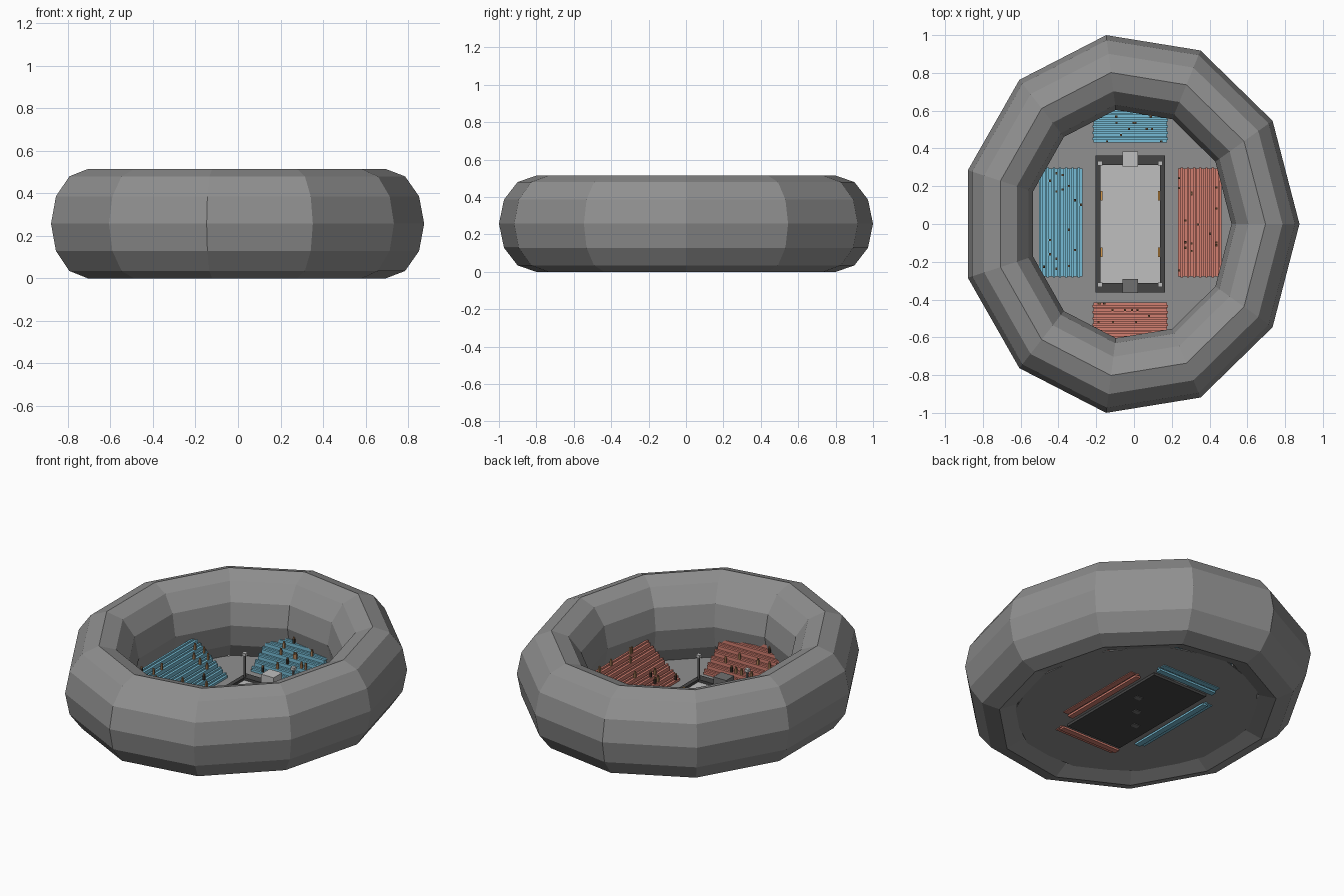
import bpy, bmesh, math, random
from mathutils import Matrix, Vector

if "Cube" in bpy.data.objects:
    bpy.data.objects.remove(bpy.data.objects["Cube"])

random.seed(4)
CX = -0.02  # shared centre line of the arena


def mat(name, r, g, b):
    m = bpy.data.materials.new(name)
    m.diffuse_color = (r, g, b, 1)
    m.use_nodes = True
    m.node_tree.nodes["Principled BSDF"].inputs["Base Color"].default_value = m.diffuse_color
    return m


GREY = mat("concrete grey", 0.28, 0.28, 0.28)
DARK = mat("charcoal", 0.06, 0.06, 0.06)
PALE = mat("pale grey", 0.52, 0.52, 0.52)
MID = mat("middle grey", 0.16, 0.16, 0.16)
BLUE = mat("sky blue", 0.18, 0.50, 0.66)
RED = mat("coral red", 0.64, 0.21, 0.16)
ORANGE = mat("orange", 0.70, 0.33, 0.07)
TAN = mat("tan", 0.45, 0.24, 0.11)
BROWN = mat("dark brown", 0.05, 0.035, 0.025)


def finish(name, bm, *mats):
    bmesh.ops.recalc_face_normals(bm, faces=bm.faces)
    me = bpy.data.meshes.new(name)
    bm.to_mesh(me)
    bm.free()
    for m in mats:
        me.materials.append(m)
    ob = bpy.data.objects.new(name, me)
    bpy.context.collection.objects.link(ob)
    return ob


def add_box(bm, x0, x1, y0, y1, z0, z1, index=0):
    c = Vector(((x0 + x1) / 2, (y0 + y1) / 2, (z0 + z1) / 2))
    m = Matrix.Translation(c) @ Matrix.Diagonal((x1 - x0, y1 - y0, z1 - z0, 1))
    verts = bmesh.ops.create_cube(bm, size=1, matrix=m)["verts"]
    for f in {f for v in verts for f in v.link_faces}:
        f.material_index = index


def boxes(name, material, dims):
    bm = bmesh.new()
    for d in dims:
        add_box(bm, *d)
    return finish(name, bm, material)


# outer shell: faceted elliptical torus, 11 by 12
bm = bmesh.new()
rings = []
for i in range(11):
    a = 2 * math.pi * i / 11
    ring = []
    for j in range(12):
        t = 2 * math.pi * j / 12
        k = math.cos(t)
        ring.append(bm.verts.new((CX + (0.716 + 0.18 * k) * math.cos(a),
                                  (0.81 + 0.2 * k) * math.sin(a),
                                  0.257 + 0.257 * math.sin(t))))
    rings.append(ring)
for i in range(11):
    p, q = rings[i], rings[(i + 1) % 11]
    for j in range(12):
        n = (j + 1) % 12
        bm.faces.new((p[j], q[j], q[n], p[n]))
finish("outer_shell", bm, GREY)

# floor disc inside the shell
bm = bmesh.new()
bmesh.ops.create_cone(bm, cap_ends=True, segments=11, radius1=1, radius2=1, depth=0.006,
                      matrix=Matrix.Translation((CX, 0, 0.034)) @ Matrix.Diagonal((0.64, 0.72, 1, 1)))
finish("floor", bm, GREY)

# central court: base, playing surface, raised border
x0, x1, y0, y1 = CX - 0.183, CX + 0.183, -0.363, 0.363
boxes("court_base", DARK, [(x0, x1, y0, y1, 0.016, 0.036)])
boxes("court_surface", PALE, [(x0 + 0.025, x1 - 0.025, y0 + 0.05, y1 - 0.05, 0.034, 0.04)])
boxes("court_border", DARK, [
    (x0, x0 + 0.025, y0, y1, 0.03, 0.055), (x1 - 0.025, x1, y0, y1, 0.03, 0.055),
    (x0, x1, y0, y0 + 0.05, 0.03, 0.055), (x0, x1, y1 - 0.05, y1, 0.03, 0.055)])
boxes("underside_fittings", MID, [
    (CX + dx - 0.02, CX + dx + 0.02, dy - 0.015, dy + 0.015, 0.012, 0.02)
    for dx, dy in ((0, 0), (0.09, 0.12), (-0.09, -0.12))])

# end boxes and side markers
boxes("back_end_box", PALE, [(CX - 0.042, CX + 0.042, 0.305, 0.385, 0.03, 0.11)])
boxes("front_end_box", MID, [(CX - 0.042, CX + 0.042, -0.365, -0.29, 0.03, 0.11)])
boxes("side_markers", ORANGE, [
    (CX + s * 0.152 - 0.006, CX + s * 0.152 + 0.006, y - 0.025, y + 0.025, 0.035, 0.065)
    for s in (-1, 1) for y in (-0.15, 0.15)])

# corner light posts with lamp heads
posts, lamps = [], []
for sx in (-1, 1):
    for sy in (-1, 1):
        x, y = CX + sx * 0.16, sy * 0.322
        posts.append((x - 0.005, x + 0.005, y - 0.005, y + 0.005, 0.03, 0.185))
        lamps.append((x - 0.012, x + 0.012, y - 0.012, y + 0.012, 0.183, 0.2))
boxes("light_posts", MID, posts)
boxes("lamp_heads", PALE, lamps)


# seating: stepped rows rising outward, with a bench on every step and standing people
def stand(name, material, centre, angle, half, start, people):
    turn = Matrix.Translation(centre) @ Matrix.Rotation(angle, 4, 'Z')
    bm, crowd = bmesh.new(), bmesh.new()
    run, rise, rows = 0.0328, 0.0265, 8
    for i in range(rows):
        u, z = start + i * run, 0.012 + i * rise
        add_box(bm, u, u + run, -half, half, z - (0.012 if i else 0), z + 0.012)
        add_box(bm, u + 0.014, u + 0.026, -half - 0.006, half + 0.006, z + 0.01, z + 0.022)
    for _ in range(people):
        i = random.randrange(1, rows)
        u, v = start + i * run + 0.007, random.uniform(-half, half) * 0.93
        z, c = 0.024 + i * rise, random.choice((0, 0, 1))
        add_box(crowd, u - 0.005, u + 0.005, v - 0.006, v + 0.006, z, z + 0.028, c)
        add_box(crowd, u - 0.004, u + 0.004, v - 0.004, v + 0.004, z + 0.028, z + 0.038, 0)
    bm.transform(turn)
    crowd.transform(turn)
    finish(name, bm, material)
    finish(name + "_people", crowd, TAN, BROWN)


mid = Vector((CX, 0.008, 0))
stand("right_stand", RED, mid, 0, 0.285, 0.22, 16)
stand("back_stand", BLUE, mid, math.pi / 2, 0.195, 0.39, 14)
stand("left_stand", BLUE, mid, math.pi, 0.285, 0.22, 16)
stand("front_stand", RED, mid, -math.pi / 2, 0.195, 0.39, 14)
